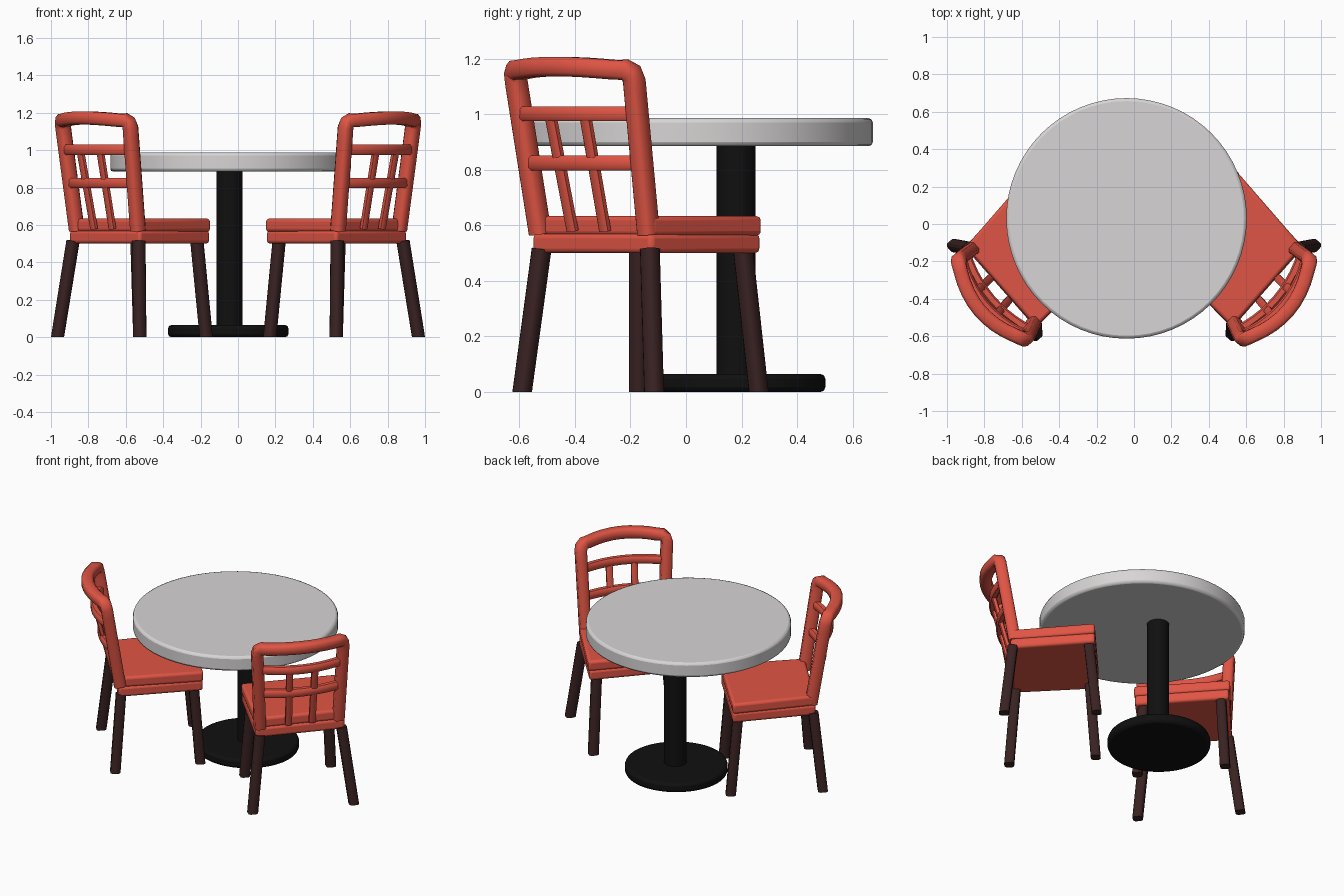
import bpy, bmesh, math
from mathutils import Vector

if "Cube" in bpy.data.objects:
    bpy.data.objects.remove(bpy.data.objects["Cube"])


def material(name, color):
    m = bpy.data.materials.new(name)
    m.diffuse_color = (*color, 1)
    m.use_nodes = True
    m.node_tree.nodes["Principled BSDF"].inputs["Base Color"].default_value = m.diffuse_color
    return m


RED = material("red_paint", (0.74, 0.09, 0.058))
BROWN = material("dark_brown_wood", (0.042, 0.016, 0.016))
BLACK = material("black_metal", (0.005, 0.005, 0.005))
STONE = material("pale_grey_top", (0.68, 0.66, 0.66))


def finish(name, bm, mat, bevel=0.0, segments=2):
    bmesh.ops.recalc_face_normals(bm, faces=bm.faces)
    me = bpy.data.meshes.new(name)
    bm.to_mesh(me)
    bm.free()
    me.materials.append(mat)
    ob = bpy.data.objects.new(name, me)
    bpy.context.collection.objects.link(ob)
    if bevel:
        mod = ob.modifiers.new("round", "BEVEL")
        mod.width, mod.segments = bevel, segments
        mod.limit_method, mod.angle_limit = "ANGLE", math.radians(35)
    bpy.ops.object.select_all(action="DESELECT")
    ob.select_set(True)
    bpy.context.view_layer.objects.active = ob
    bpy.ops.object.shade_smooth_by_angle(angle=math.radians(50))
    return ob


def disc(name, x, y, r, z0, z1, mat, bevel):
    bm = bmesh.new()
    bmesh.ops.create_cone(bm, cap_ends=True, segments=64, radius1=r, radius2=r, depth=z1 - z0)
    bmesh.ops.translate(bm, verts=bm.verts, vec=(x, y, (z0 + z1) / 2))
    return finish(name, bm, mat, bevel)


def sweep(bm, path, ref, w, d, side):
    """Chamfered bar along a path; w is across ref, d along ref; side mirrors x."""
    path = [Vector(p) for p in path]
    cut = 0.6
    section = [(1, -cut), (1, cut), (cut, 1), (-cut, 1),
               (-1, cut), (-1, -cut), (-cut, -1), (cut, -1)]
    rings = []
    for i, p in enumerate(path):
        t = (path[min(i + 1, len(path) - 1)] - path[max(i - 1, 0)]).normalized()
        a = t.cross(ref).normalized()
        b = a.cross(t).normalized()
        ring = []
        for u, v in section:
            q = p + a * (u * w / 2) + b * (v * d / 2)
            ring.append(bm.verts.new((q.x * side, q.y, q.z)))
        rings.append(ring)
    for r0, r1 in zip(rings, rings[1:]):
        for k in range(8):
            bm.faces.new((r0[k], r0[(k + 1) % 8], r1[(k + 1) % 8], r1[k]))
    bm.faces.new(rings[0])
    bm.faces.new(rings[-1])


def slab(name, corners, z0, z1, side):
    """Seat layer: quad plan with rounded corners."""
    bm = bmesh.new()
    base = bm.faces.new([bm.verts.new((x * side, y, z0)) for x, y in corners])
    up = bmesh.ops.extrude_face_region(bm, geom=[base])["geom"]
    bmesh.ops.translate(bm, vec=(0, 0, z1 - z0),
                        verts=[g for g in up if isinstance(g, bmesh.types.BMVert)])
    return finish(name, bm, RED, 0.017, 3)


OUT = Vector((0.75, -0.66, 0))           # direction the chair back faces
Z0, Z1 = 0.57, 1.16
LEFT = (Vector((0.535, -0.525, Z0)), Vector((0.578, -0.618, Z1)))
RIGHT = (Vector((0.862, -0.135, Z0)), Vector((0.94, -0.19, Z1)))


def back_point(s, z, bow_scale=1.0):
    """Point on the leaning, bowed back; s runs -1..1 between the posts."""
    f = (z - Z0) / (Z1 - Z0)
    p = LEFT[0].lerp(LEFT[1], f).lerp(RIGHT[0].lerp(RIGHT[1], f), (s + 1) / 2)
    p += OUT * (0.03 + 0.055 * f) * (1 - s * s) * bow_scale
    p.z = z
    return p


def build_chair(side, label):
    # Seat base and cushion
    plan = [(0.905, -0.125), (0.548, 0.272), (0.148, -0.17), (0.525, -0.557)]
    slab(label + "_seat_base", plan, 0.5, 0.57, side)
    top_plan = [(0.9, -0.122), (0.553, 0.277), (0.143, -0.172), (0.525, -0.55)]
    slab(label + "_seat_cushion", top_plan, 0.563, 0.634, side)

    # Splayed legs: foot xy, top xy
    legs = [((0.965, -0.115), (0.882, -0.13)), ((0.525, -0.59), (0.53, -0.52)),
            ((0.17, -0.17), (0.22, -0.17)), ((0.525, 0.262), (0.54, 0.205))]
    for i, (foot, top) in enumerate(legs):
        bm = bmesh.new()
        sweep(bm, [(*foot, 0), (*top, 0.515)], OUT, 0.062, 0.062, side)
        for v in bm.verts:
            if v.co.z < 0.1:
                v.co.z = 0
        finish(f"{label}_leg_{i + 1}", bm, BROWN)

    # Back frame: two posts joined by the curved top rail
    post = [(-1, z) for z in (0.57, 0.75, 0.95, 1.07, 1.12)] + [(-0.975, 1.148), (-0.91, 1.161)]
    rail = [(s / 10, 1.172 - 0.012 * (s / 8) ** 2) for s in range(-8, 9, 2)]
    path = post + rail + [(-s, z) for s, z in reversed(post)]
    bm = bmesh.new()
    sweep(bm, [back_point(s, z) for s, z in path], OUT, 0.07, 0.075, side)
    finish(label + "_back_frame", bm, RED)

    # Cross rails
    for name, z in (("lower_rail", 0.825), ("middle_rail", 1.002)):
        bm = bmesh.new()
        sweep(bm, [back_point(s / 10, z) for s in range(-10, 11, 2)], OUT, 0.054, 0.045, side)
        finish(f"{label}_{name}", bm, RED)

    # Spindles
    for i, s in enumerate((-0.3, 0.3)):
        bm = bmesh.new()
        sweep(bm, [back_point(s, z) for z in (0.58, 0.7, 0.82, 1.0)], OUT, 0.042, 0.03, side)
        finish(f"{label}_spindle_{i + 1}", bm, RED)


# Round table
disc("table_top", -0.04, 0.03, 0.643, 0.885, 0.986, STONE, 0.016)
disc("table_column", -0.045, 0.18, 0.07, 0.05, 0.89, BLACK, 0)
disc("table_foot", -0.052, 0.18, 0.322, 0.0, 0.065, BLACK, 0.018)

# Mirrored pair of chairs
build_chair(1, "right_chair")
build_chair(-1, "left_chair")
